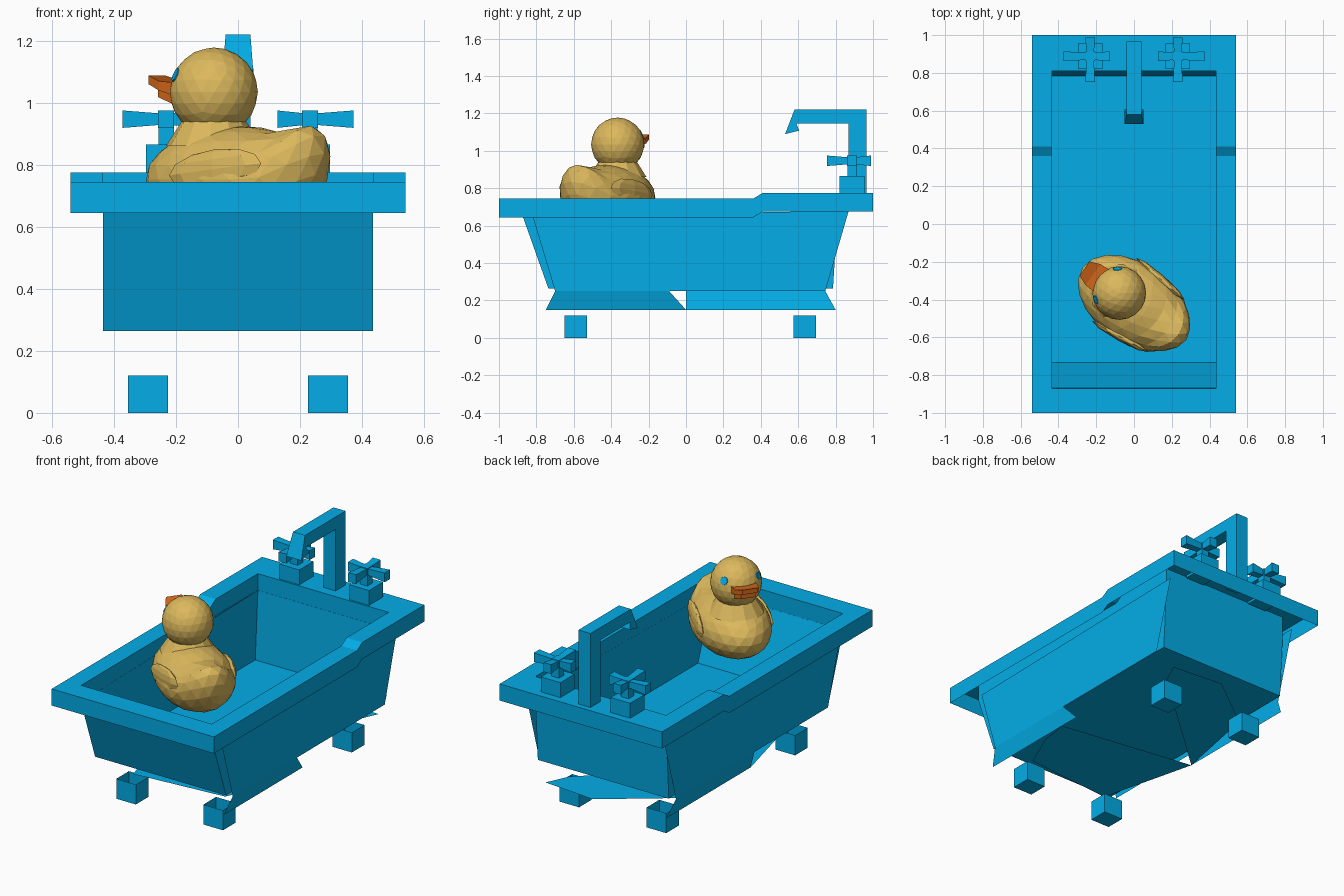
import bpy, bmesh, math
from mathutils import Matrix, Vector

if "Cube" in bpy.data.objects:
    bpy.data.objects.remove(bpy.data.objects["Cube"])


def material(name, rgb):
    m = bpy.data.materials.new(name)
    m.diffuse_color = (*rgb, 1)
    m.use_nodes = True
    m.node_tree.nodes["Principled BSDF"].inputs["Base Color"].default_value = m.diffuse_color
    return m


BLUE = material("tub blue", (0.001, 0.42, 0.81))
YELLOW = material("duck yellow", (0.72, 0.485, 0.11))
ORANGE = material("beak orange", (0.68, 0.14, 0.01))
DUCK = Matrix.Translation((0, -0.42, 0)) @ Matrix.Rotation(math.radians(145), 4, 'Z')


def finish(name, bm, mat, matrix=None, recalc=True):
    if recalc:
        bmesh.ops.recalc_face_normals(bm, faces=bm.faces)
    if matrix:
        bm.transform(matrix)
    me = bpy.data.meshes.new(name)
    bm.to_mesh(me)
    bm.free()
    me.materials.append(mat)
    ob = bpy.data.objects.new(name, me)
    bpy.context.collection.objects.link(ob)
    return ob


def sheet(name, polys, facing=None, thick=0):
    """Thin panels from corner lists, facing the given way or given a thickness."""
    bm = bmesh.new()
    for p in polys:
        f = bm.faces.new([bm.verts.new(c) for c in p])
        f.normal_update()
        if facing and f.normal.dot(Vector(facing)) < 0:
            f.normal_flip()
    bmesh.ops.remove_doubles(bm, verts=bm.verts, dist=0.001)
    ob = finish(name, bm, BLUE, recalc=not facing)
    if thick:
        s = ob.modifiers.new("thickness", 'SOLIDIFY')
        s.thickness, s.offset = thick, 0
    return ob


def frustum(name, a, b, mat, matrix=None, open_top=False):
    """Solid between two rectangles, each given as four corners."""
    bm = bmesh.new()
    va = [bm.verts.new(c) for c in a]
    vb = [bm.verts.new(c) for c in b]
    bm.faces.new(va)
    if not open_top:
        bm.faces.new(vb)
    for i in range(4):
        j = (i + 1) % 4
        bm.faces.new((va[i], va[j], vb[j], vb[i]))
    return finish(name, bm, mat, matrix)


def box(name, x0, x1, y0, y1, z0, z1, **kw):
    r = [(x0, y0), (x1, y0), (x1, y1), (x0, y1)]
    return frustum(name, [(*p, z0) for p in r], [(*p, z1) for p in r], BLUE, **kw)


# rim: a frame with a small step up towards the taps, hollow underneath
xs = [-0.54, -0.435, 0.435, 0.54]
ys = [(-1, 0.745), (-0.87, 0.745), (0.36, 0.745), (0.41, 0.775), (0.81, 0.775), (1, 0.775)]
bm = bmesh.new()
grid = [[bm.verts.new((x, y, z)) for x in xs] for y, z in ys]
for j in range(5):
    for i in range(3):
        if i != 1 or j in (0, 4):
            bm.faces.new((grid[j][i], grid[j][i + 1], grid[j + 1][i + 1], grid[j + 1][i]))
ext = bmesh.ops.extrude_edge_only(bm, edges=[e for e in bm.edges if e.is_boundary])
for v in ext["geom"]:
    if isinstance(v, bmesh.types.BMVert):
        v.co.z -= 0.1
bmesh.ops.recalc_face_normals(bm, faces=bm.faces)
bm.faces.ensure_lookup_table()
if bm.faces[0].normal.z < 0:
    bmesh.ops.reverse_faces(bm, faces=bm.faces)
finish("rim", bm, BLUE, recalc=False)

# basin: sloped front, straight sides, floor
T = [(-0.435, -0.87, 0.645), (0.435, -0.87, 0.645), (0.435, 0.81, 0.675), (-0.435, 0.81, 0.675)]
B = [(-0.435, -0.735, 0.265), (0.435, -0.735, 0.265), (0.435, 0.785, 0.265), (-0.435, 0.785, 0.265)]
sheet("basin", [B] + [(T[i], T[(i + 1) % 4], B[(i + 1) % 4], B[i]) for i in range(4)], thick=0.003)

# side panels and the half-length lower skirts
for s, side in ((1, "right"), (-1, "left")):
    sheet(side + "_panel", [[(s * 0.455, -0.82, 0.65), (s * 0.455, -0.70, 0.25),
                             (s * 0.455, 0.745, 0.25), (s * 0.455, 0.87, 0.68)]], facing=(s, 0, 0))
    y0, y1, mid = (-0.70, -0.75, -0.09) if s > 0 else (0.745, 0.80, 0)
    sheet(side + "_skirt", [[(s * 0.455, y0, 0.25), (s * 0.455, mid, 0.25),
                             (s * 0.43, 0, 0.15), (s * 0.43, y1, 0.15)]], facing=(1, 0, 0))

# flat plates under the tub
BACK = [(-0.43, 0), (-0.32, 0.56), (0.04, 0.83), (0.375, 0.80), (0.31, 0.66)]
FRONT = [(-0.43, 0), (-0.28, -0.60), (0.30, -0.55), (0.40, -0.32), (0.43, -0.13)]
for name, pts in (("back_underplate", BACK), ("front_underplate", FRONT)):
    sheet(name, [[(x, y, 0.15) for x, y in pts]], facing=(0, 0, -1))

# feet
for s in (1, -1):
    for y0, end in ((-0.65, "front"), (0.575, "back")):
        box(end + "_foot", s * 0.225, s * 0.355, y0, y0 + 0.12, 0, 0.12, open_top=True)

# spout: side profile extruded across x
prof = [(0.965, 0.76), (0.965, 1.22), (0.58, 1.22), (0.53, 1.09), (0.605, 1.108),
        (0.59, 1.145), (0.87, 1.145), (0.87, 0.76)]
bm = bmesh.new()
f = bm.faces.new([bm.verts.new((-0.04, y, z)) for y, z in prof])
ext = bmesh.ops.extrude_face_region(bm, geom=[f], use_keep_orig=True)
bmesh.ops.translate(bm, vec=(0.08, 0, 0), verts=[v for v in ext["geom"] if isinstance(v, bmesh.types.BMVert)])
for v in bm.verts:
    if v.co.y < 0.61 and v.co.z < 1.13:
        v.co.x *= 1.25
finish("spout", bm, BLUE)

# taps: base, stem and cross handle with flared arms
for s in (1, -1):
    cx, cy = s * 0.232, 0.888
    box("tap_base", cx - 0.065, cx + 0.065, cy - 0.067, cy + 0.067, 0.76, 0.865)
    box("tap_stem", cx - 0.025, cx + 0.025, cy - 0.025, cy + 0.025, 0.86, 0.97)
    for k in range(4):
        d = Vector((round(math.cos(k * math.pi / 2)), round(math.sin(k * math.pi / 2)), 0))
        n = Vector((-d.y, d.x, 0))
        if d.x:
            length = 0.14 if d.x * s > 0 else 0.105
        else:
            length = 0.10 if d.y > 0 else 0.135

        def ring(dist, w, h):
            c = Vector((cx, cy, 0.947)) + d * dist
            return [c + n * (a * w) + Vector((0, 0, b * h)) for a, b in ((-1, -1), (1, -1), (1, 1), (-1, 1))]
        frustum("tap_arm", ring(0, 0.018, 0.017), ring(length, 0.026, 0.028), BLUE)


def ball(name, centre, radii, mat, seg=12, rings=8, ico=0, shape=None, rot=None):
    """Low-poly ellipsoid in the duck's own frame (x is forward)."""
    bm = bmesh.new()
    if ico:
        bmesh.ops.create_icosphere(bm, subdivisions=ico, radius=1)
    else:
        bmesh.ops.create_uvsphere(bm, u_segments=seg, v_segments=rings, radius=1)
    for v in bm.verts:
        k = shape(v.co.copy()) if shape else v.co.copy()
        v.co = Vector((k.x * radii[0], k.y * radii[1], k.z * radii[2]))
    m = Matrix.Translation(centre) @ (rot or Matrix.Identity(4))
    return finish(name, bm, mat, DUCK @ m)


def body_shape(p):
    # lift the tail
    t = max(0, -p.x - 0.55) / 0.45
    return Vector((p.x, p.y * (1 - 0.1 * t), p.z + 0.66 * t * (p.z + 1.1) / 1.5))


# duck body, neck and head
ball("duck_body", (-0.003, 0, 0.752), (0.335, 0.212, 0.173), YELLOW, ico=3, shape=body_shape)
bm = bmesh.new()
bmesh.ops.create_cone(bm, cap_ends=True, segments=12, radius1=0.155, radius2=0.098, depth=0.09)
finish("duck_neck", bm, YELLOW, DUCK @ Matrix.Translation((0.095, 0, 0.905)))
ball("duck_head", (0.095, 0, 1.035), (0.142, 0.142, 0.143), YELLOW, ico=3)

# wings and eyes on both sides
for s in (1, -1):
    ball("duck_wing", (-0.04, s * 0.186, 0.785), (0.17, 0.024, 0.065), YELLOW, seg=8, rings=6,
         shape=lambda p: Vector((p.x, p.y, p.z - 0.3 * p.x)),
         rot=Matrix.Rotation(s * math.radians(6), 4, 'Z'))
    out = Vector((0.92 * math.cos(math.radians(51)), s * 0.92 * math.sin(math.radians(51)), 0.39))
    bm = bmesh.new()
    bmesh.ops.create_cone(bm, cap_ends=True, segments=8, radius1=0.025, radius2=0.023, depth=0.009)
    turn = out.to_track_quat('Z', 'Y').to_matrix().to_4x4()
    finish("duck_eye", bm, BLUE, DUCK @ Matrix.Translation(Vector((0.095, 0, 1.035)) + out * 0.138) @ turn)


def across(x, w, z0, z1):
    return [(x, -w, z0), (x, w, z0), (x, w, z1), (x, -w, z1)]


# beak: wide at the root, tip turned up, in two lips
frustum("upper_beak", across(0.20, 0.072, 1.022, 1.065), across(0.265, 0.068, 1.04, 1.07), ORANGE, DUCK)
frustum("upper_beak_tip", across(0.265, 0.068, 1.04, 1.07), across(0.32, 0.046, 1.06, 1.088), ORANGE, DUCK)
frustum("lower_beak", across(0.20, 0.06, 0.99, 1.03), across(0.285, 0.042, 1.018, 1.048), ORANGE, DUCK)
